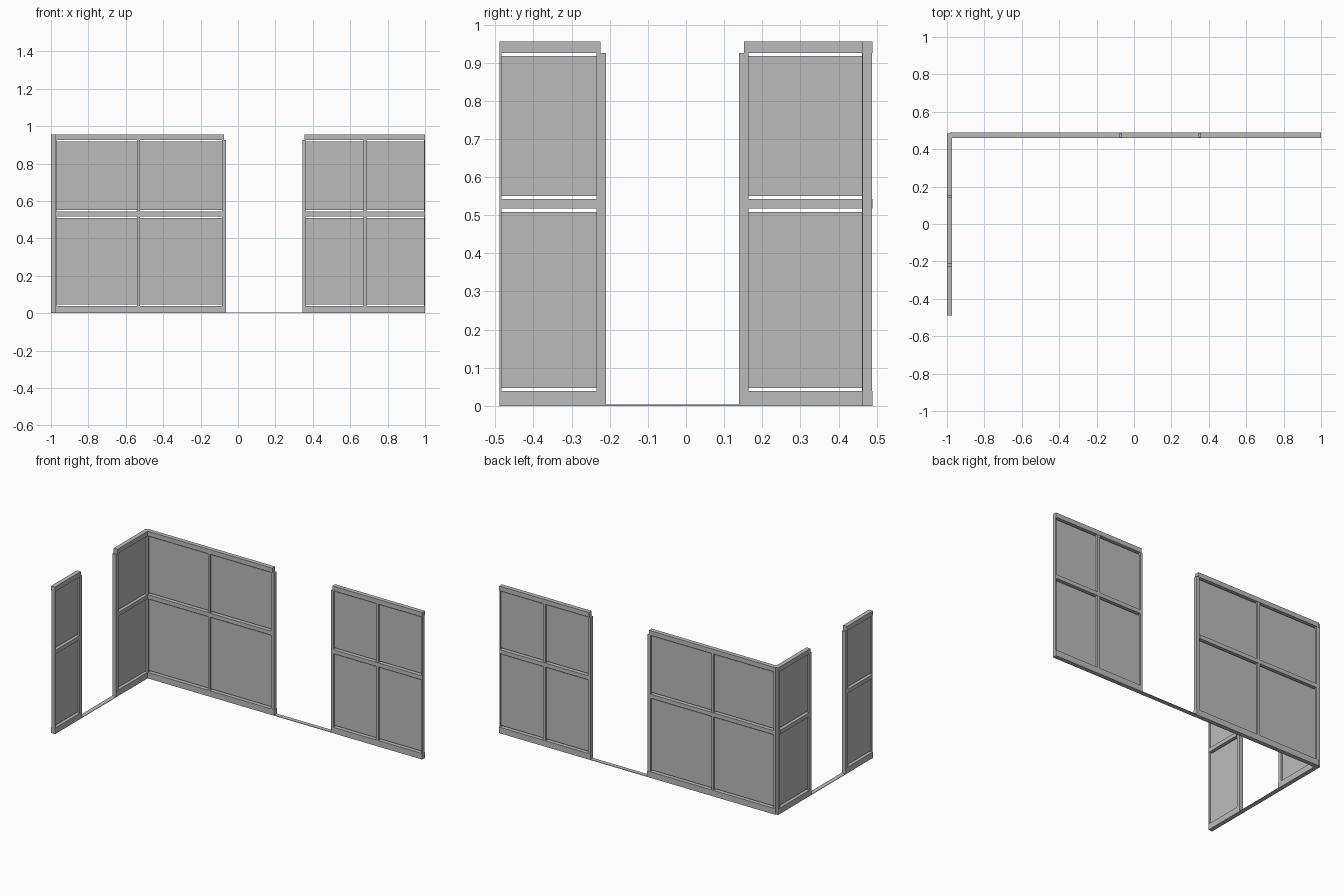
import bpy, bmesh
from mathutils import Vector

if "Cube" in bpy.data.objects:
    bpy.data.objects.remove(bpy.data.objects["Cube"])

grey = bpy.data.materials.new("plain_grey")
grey.diffuse_color = (0.5, 0.5, 0.5, 1)
grey.use_nodes = True
grey.node_tree.nodes["Principled BSDF"].inputs["Base Color"].default_value = grey.diffuse_color

RAIL_T, STILE_T, PANEL_T = 0.028, 0.025, 0.005
BASE, MID0, MID1, TOP0, TOP1 = 0.039, 0.517, 0.543, 0.925, 0.955
GAP = 0.008


def boxes(name, wall, parts, thick):
    """One object of boxes; each part is (start, end, low z, high z) along the wall."""
    axis, centre = wall
    bm = bmesh.new()
    for a, b, z0, z1 in parts:
        run, across = (a + b) / 2, b - a
        if axis == "x":
            loc, size = (run, centre, (z0 + z1) / 2), (across, thick, z1 - z0)
        else:
            loc, size = (centre, run, (z0 + z1) / 2), (thick, across, z1 - z0)
        made = bmesh.ops.create_cube(bm, size=1)["verts"]
        bmesh.ops.scale(bm, vec=Vector(size), verts=made)
        bmesh.ops.translate(bm, vec=Vector(loc), verts=made)
    mesh = bpy.data.meshes.new(name)
    bm.to_mesh(mesh)
    bm.free()
    mesh.materials.append(grey)
    bpy.context.collection.objects.link(bpy.data.objects.new(name, mesh))


def section(name, wall, a, b, stile_a, stile_b, mullion=None, top=None):
    """Framed wall section with two rows of thin panels, gapped from the rails."""
    top_a, top_b = top
    i, j = a + stile_a, b - stile_b
    # rails
    boxes(name + "_rails", wall, [(a, b, 0, BASE), (i, j, MID0, MID1),
                                  (top_a, top_b, TOP0, TOP1)], RAIL_T)
    # stiles at the ends, and the mullion
    uprights = [(a, i, BASE, TOP0), (j, b, BASE, TOP0)]
    bays = [(i, j)]
    if mullion:
        m0, m1 = mullion
        uprights += [(m0, m1, BASE, MID0), (m0, m1, MID1, TOP0)]
        bays = [(i, m0), (m1, j)]
    boxes(name + "_stiles", wall, uprights, STILE_T)
    # panels
    rows = [(BASE + GAP, MID0 - GAP), (MID1 + GAP, TOP0 - GAP)]
    boxes(name + "_panels", wall,
          [(p, q, z0, z1) for p, q in bays for z0, z1 in rows], PANEL_T)


back = ("x", 0.475)
left = ("y", -0.986)

# back wall, either side of its doorway
section("back_wall_left", back, -0.985, -0.064, 0.015, 0.022,
        (-0.540, -0.524), (-0.985, -0.075))
section("back_wall_right", back, 0.345, 1.0, 0.016, 0.006,
        (0.667, 0.686), (0.355, 1.0))
# left wall, either side of its doorway
section("left_wall_front", left, -0.489, -0.210, 0.005, 0.025,
        None, (-0.489, -0.224))
section("left_wall_back", left, 0.139, 0.483, 0.025, 0.022,
        None, (0.152, 0.483))

# door thresholds
boxes("back_threshold", back, [(-0.064, 0.345, 0, 0.003)], RAIL_T)
boxes("left_threshold", left, [(-0.210, 0.139, 0, 0.003)], RAIL_T)
